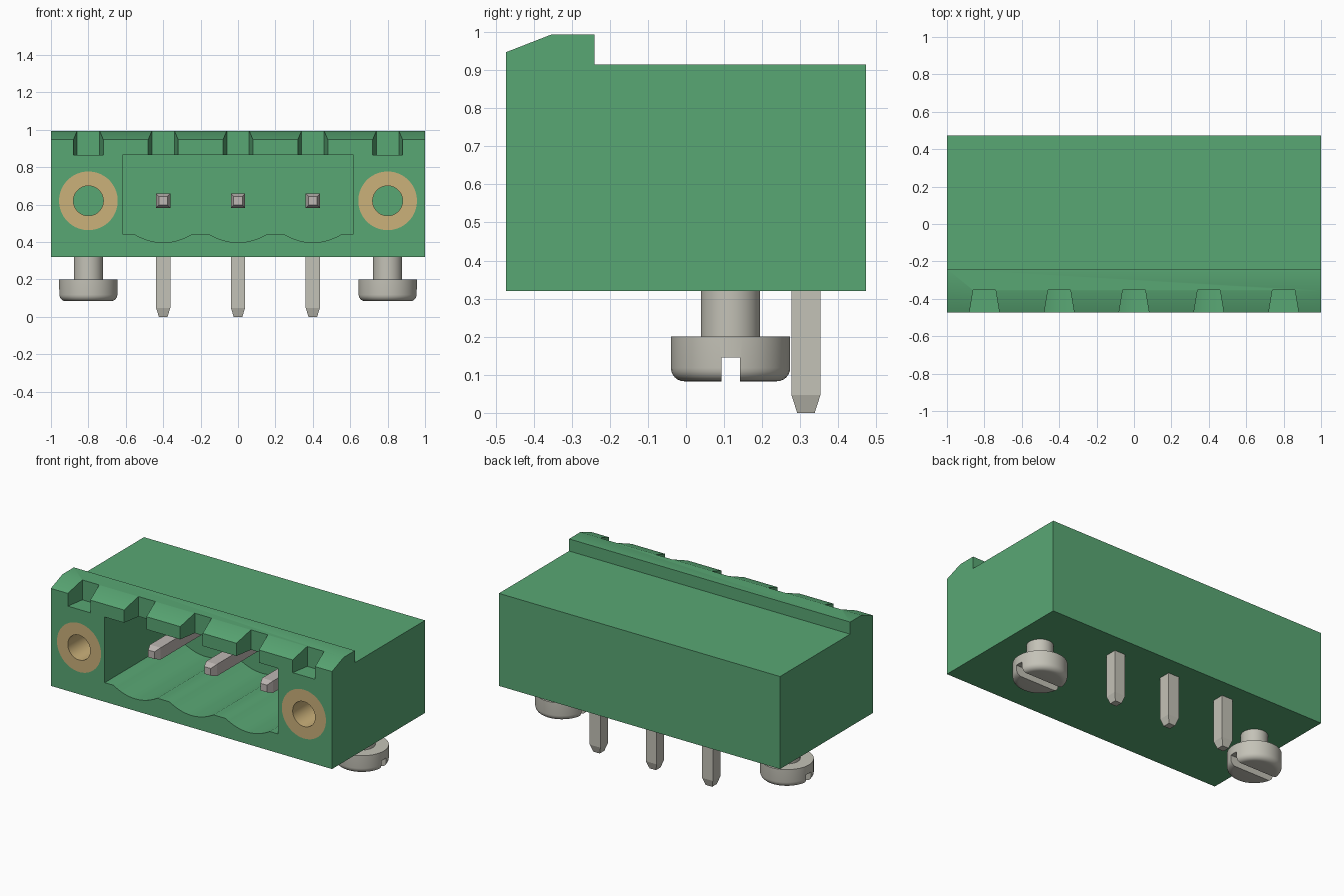
import bpy, bmesh
from math import sin, cos, pi, radians, sqrt

cube = bpy.data.objects.get("Cube")
if cube:
    bpy.data.objects.remove(cube)


def material(name, rgb):
    # sRGB bytes to linear values
    col = [((c / 255 + 0.055) / 1.055) ** 2.4 for c in rgb] + [1]
    m = bpy.data.materials.new(name)
    m.use_nodes = True
    m.diffuse_color = col
    m.node_tree.nodes["Principled BSDF"].inputs["Base Color"].default_value = col
    return m


GREEN = material("green plastic", (89, 167, 116))
BRASS = material("brass", (203, 177, 122))
TIN = material("tin", (196, 194, 183))
GREY = material("pale grey metal", (190, 183, 179))


def finish(name, bm, mat):
    bmesh.ops.remove_doubles(bm, verts=bm.verts, dist=1e-5)
    bmesh.ops.recalc_face_normals(bm, faces=bm.faces)
    me = bpy.data.meshes.new(name)
    bm.to_mesh(me)
    bm.free()
    me.materials.append(mat)
    ob = bpy.data.objects.new(name, me)
    bpy.context.collection.objects.link(ob)
    return ob


def prism(name, pts, axis, a, b, mat=GREEN):
    """Extrude a 2D outline along an axis (0, 1 or 2) from a to b."""
    bm = bmesh.new()

    def at(p, w):
        co = list(p)
        co.insert(axis, w)
        return bm.verts.new(co)
    face = bm.faces.new([at(p, a) for p in pts])
    ext = bmesh.ops.extrude_face_region(bm, geom=[face])["geom"]
    for v in ext:
        if isinstance(v, bmesh.types.BMVert):
            v.co[axis] = b
    return finish(name, bm, mat)


def lathe(name, profile, segs, loc, axis, mat, closed=False):
    """Turn (radius, position) points around the y or z axis through loc."""
    bm = bmesh.new()
    rings = []
    for r, h in profile:
        ring = []
        for i in range(segs):
            t = 2 * pi * (i + 0.5) / segs
            u, v = r * cos(t), r * sin(t)
            co = (u, h, v) if axis == "y" else (u, v, h)
            ring.append(bm.verts.new([c + o for c, o in zip(co, loc)]))
        rings.append(ring)
    pairs = list(zip(rings, rings[1:])) + ([(rings[-1], rings[0])] if closed else [])
    for p, q in pairs:
        for i in range(segs):
            j = (i + 1) % segs
            bm.faces.new((p[i], p[j], q[j], q[i]))
    return finish(name, bm, mat)


def cut(ob, cutter):
    mod = ob.modifiers.new("cut", "BOOLEAN")
    mod.operation, mod.solver, mod.object = "DIFFERENCE", "EXACT", cutter
    bpy.context.view_layer.objects.active = ob
    bpy.ops.object.modifier_apply(modifier=mod.name)
    bpy.data.objects.remove(cutter)


def smooth(ob):
    bpy.ops.object.select_all(action="DESELECT")
    ob.select_set(True)
    bpy.context.view_layer.objects.active = ob
    bpy.ops.object.shade_smooth_by_angle(angle=radians(30))


FRONT, BACK, BASE = -0.473, 0.473, 0.32
PIN_Z, PINS, FLANGES = 0.62, (-0.4, 0, 0.4), (-0.8, 0.8)

# Housing with the raised, sloped front rim
housing = prism("housing", [(FRONT, BASE), (BACK, BASE), (BACK, 0.915), (-0.24, 0.915),
                            (-0.24, 0.993), (-0.355, 0.993), (FRONT, 0.947)], 0, -1, 1)

# Socket with a scalloped floor
FLOOR, CEILING, SIDE = 0.443, 0.865, 0.617
outline = [(SIDE, CEILING), (-SIDE, CEILING), (-SIDE, FLOOR)]
for x in PINS:
    for i in range(17):
        t = -1 + i / 8
        outline.append((x + 0.157 * t, FLOOR - 0.046 * (1 - t * t)))
outline.append((SIDE, FLOOR))
cut(housing, prism("socket_cutter", outline, 1, FRONT - 0.1, 0.24))

# Coding notches across the rim
for x in FLANGES + PINS:
    notch = [(x - 0.1, FRONT - 0.12), (x + 0.1, FRONT - 0.12), (x + 0.06, -0.353), (x - 0.06, -0.353)]
    bottom = CEILING if x in FLANGES else CEILING - 0.005
    cut(housing, prism("notch_cutter", notch, 2, bottom, 1.1))

# Threaded inserts and mounting screws
R_OUT, R_IN, DEPTH = 0.157, 0.08, 0.4
for x in FLANGES:
    side = "left" if x > 0 else "right"
    hole = [(0, -0.1), (R_OUT, -0.1), (R_OUT, DEPTH), (0, DEPTH)]
    cut(housing, lathe("hole_cutter", hole, 48, (x, FRONT, PIN_Z), "y", GREEN))
    tube = [(R_IN, 0), (R_OUT, 0), (R_OUT, DEPTH), (R_IN, DEPTH)]
    smooth(lathe(side + "_insert", tube, 48, (x, FRONT, PIN_Z), "y", BRASS, closed=True))

    rounding = [(R_OUT - 0.035 * (1 - sin(a)), 0.118 - 0.035 * cos(a))
                for a in [i * pi / 12 for i in range(7)]]
    profile = [(0, 0.083)] + rounding + [(R_OUT, 0.2), (0.078, 0.2), (0.078, 0.34), (0, 0.34)]
    screw = lathe(side + "_screw", profile, 48, (x, 0.117, 0), "z", TIN)
    slot = [(0.093, 0), (0.142, 0), (0.142, 0.145), (0.093, 0.145)]
    cut(screw, prism("slot_cutter", slot, 0, x - 0.3, x + 0.3))
    smooth(screw)

smooth(housing)

# Square contact pins and solder tails with tapered tips
R, TIP = 0.038 * sqrt(2), 0.023 * sqrt(2)
for name, x in zip(("right", "middle", "left"), PINS):
    lathe(name + "_contact", [(0, -0.31), (TIP, -0.31), (R, -0.27), (R, 0.3), (0, 0.3)],
          4, (x, 0, PIN_Z), "y", GREY)
    lathe(name + "_solder_tail", [(0, 0), (TIP, 0), (R, 0.047), (R, 0.34), (0, 0.34)],
          4, (x, 0.315, 0), "z", TIN)
